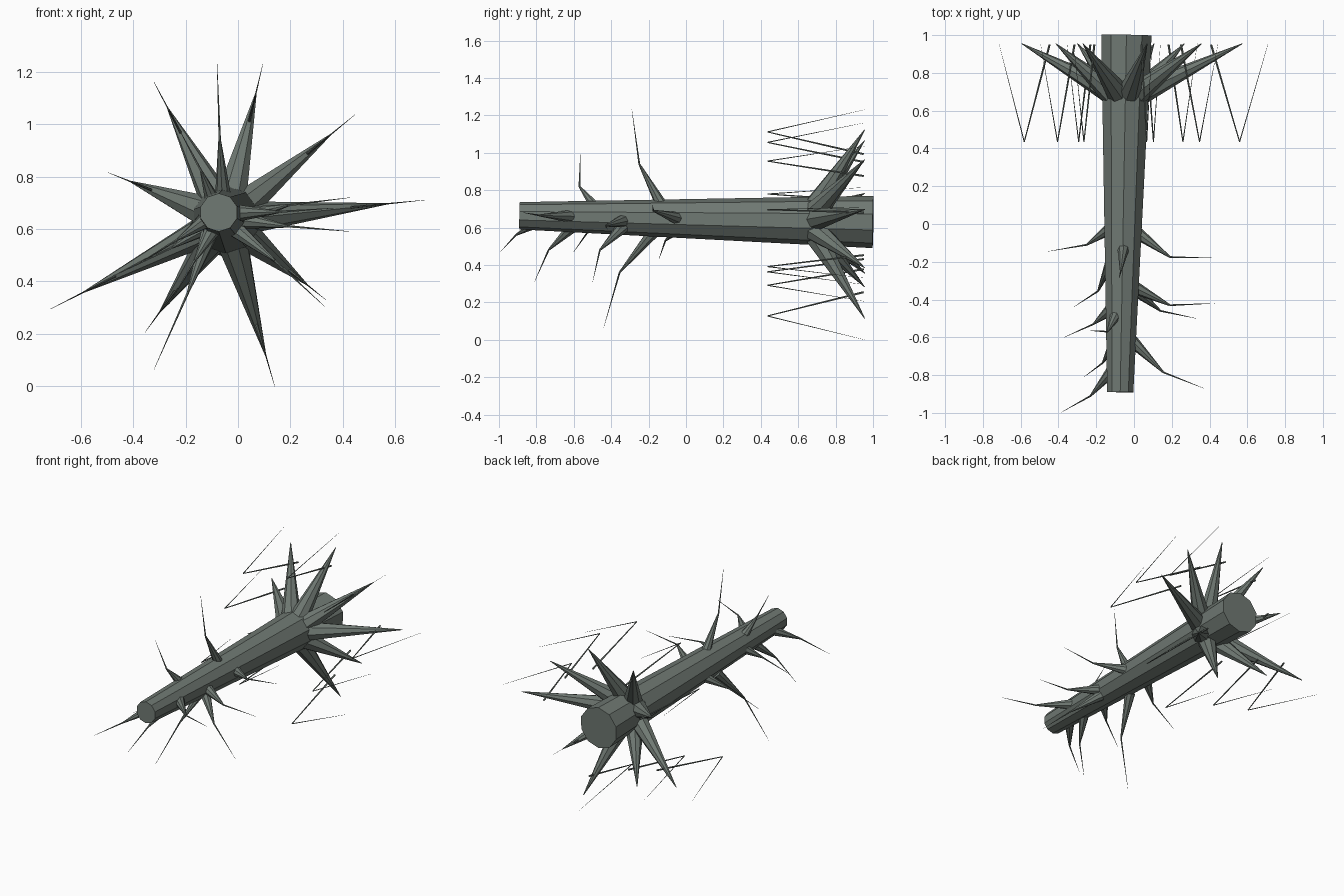
import bpy, bmesh, math
from mathutils import Vector, Matrix

old = bpy.data.objects.get("Cube")
if old:
    bpy.data.objects.remove(old, do_unlink=True)

# Single bark colour
bark = bpy.data.materials.new("grey_green_bark")
bark.use_nodes = True
colour = (0.16, 0.19, 0.17, 1)
bark.diffuse_color = colour
bark.node_tree.nodes["Principled BSDF"].inputs["Base Color"].default_value = colour


def add_taper(bm, start, end, r1, r2, sides):
    """Add a tapered flat-sided segment between two points."""
    start, end = Vector(start), Vector(end)
    axis = end - start
    turn = axis.to_track_quat('Z', 'Y').to_matrix().to_4x4()
    place = Matrix.Translation((start + end) / 2) @ turn
    bmesh.ops.create_cone(bm, cap_ends=True, segments=sides, radius1=r1,
                          radius2=r2, depth=axis.length, matrix=place)


def build(name, segments):
    bm = bmesh.new()
    for seg in segments:
        add_taper(bm, *seg)
    mesh = bpy.data.meshes.new(name)
    bm.to_mesh(mesh)
    bm.free()
    mesh.materials.append(bark)
    obj = bpy.data.objects.new(name, mesh)
    bpy.context.collection.objects.link(obj)
    return obj


# Trunk lying along y, thick end at the back
thin_end, thick_end = Vector((-0.073, -0.89, 0.663)), Vector((-0.04, 1, 0.63))
build("trunk", [(thin_end, thick_end, 0.073, 0.14, 10)])

# Crown of roots: thick spike plus a folded rootlet, each given by its outer (x, z)
hub_x, hub_z = -0.045, 0.635
crown = [(-0.32, 1.16), (0.095, 1.23), (0.445, 1.035), (0.71, 0.71), (0.335, 0.33),
         (0.14, 0), (-0.355, 0.205), (-0.715, 0.295), (-0.495, 0.815)]
for i, (x, z) in enumerate(crown, 1):
    out = Vector((x - hub_x, 0, z - hub_z))

    def at(radius, y):
        return Vector((hub_x, y, hub_z)) + out.normalized() * radius

    reach = out.length
    build(f"root_spike_{i}", [(at(0.085, 0.695), at(reach * 0.82, 0.955), 0.062, 0.002, 8)])
    fold = at(reach * 0.8, 0.435)
    build(f"rootlet_{i}", [(at(reach * 0.6, 0.95), fold, 0.006, 0.003, 5),
                           (fold, at(reach, 0.955), 0.003, 0.0006, 5)])

# Side branches along the trunk: base, bend, tip
branches = [
    ((-0.055, -0.12, 0.70), (-0.07, -0.25, 0.94), (-0.08, -0.29, 1.235)),
    ((-0.09, -0.47, 0.69), (-0.14, -0.57, 0.82), (-0.23, -0.565, 0.99)),
    ((-0.12, -0.02, 0.61), (-0.25, -0.11, 0.53), (-0.455, -0.145, 0.43)),
    ((-0.11, -0.17, 0.58), (-0.19, -0.355, 0.36), (-0.32, -0.44, 0.065)),
    ((-0.12, -0.45, 0.64), (-0.215, -0.53, 0.57), (-0.37, -0.6, 0.47)),
    ((-0.01, -0.34, 0.60), (0.14, -0.46, 0.48), (0.33, -0.5, 0.305)),
    ((0.02, -0.05, 0.65), (0.19, -0.175, 0.69), (0.43, -0.18, 0.72)),
    ((0.01, -0.34, 0.635), (0.19, -0.43, 0.61), (0.43, -0.42, 0.59)),
    ((-0.01, -0.62, 0.66), (0.155, -0.785, 0.665), (0.37, -0.87, 0.68)),
    ((-0.09, -0.6, 0.61), (-0.165, -0.735, 0.48), (-0.265, -0.81, 0.31)),
    ((-0.11, -0.77, 0.64), (-0.23, -0.91, 0.56), (-0.385, -0.997, 0.465)),
]
for i, (base, bend, tip) in enumerate(branches, 1):
    build(f"branch_{i}", [(base, bend, 0.034, 0.005, 8),
                          (bend, tip, 0.005, 0.0006, 5)])
